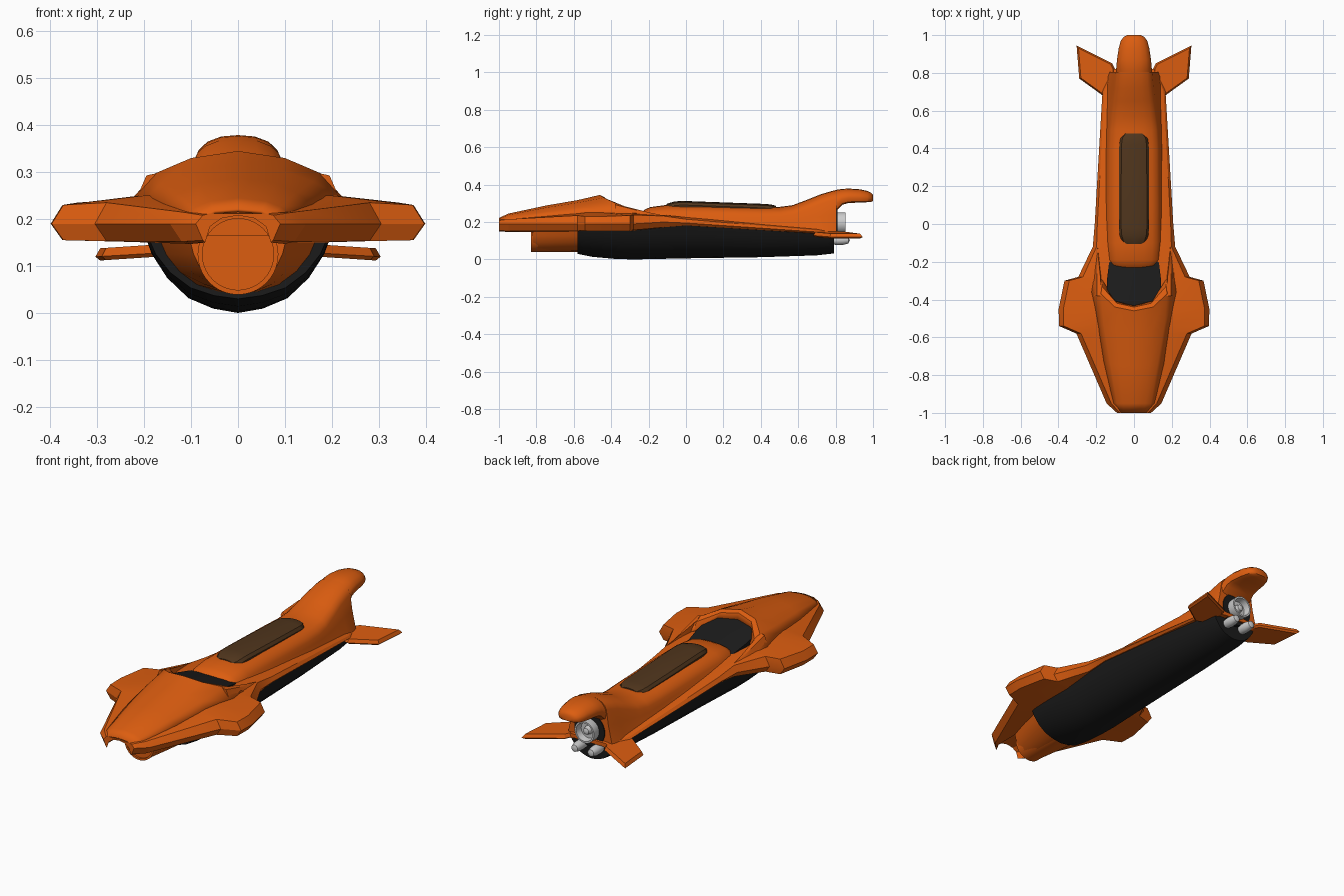
import bpy, bmesh, math


def material(name, rgb):
    m = bpy.data.materials.new(name)
    m.diffuse_color = (*rgb, 1)
    return m


ORANGE = material("orange paint", (0.72, 0.11, 0.005))
BLACK = material("black hull", (0.011, 0.011, 0.011))
BROWN = material("brown glass", (0.08, 0.036, 0.012))


def finish(name, bm, mat, angle=35):
    bmesh.ops.remove_doubles(bm, verts=bm.verts, dist=0.0002)
    bmesh.ops.recalc_face_normals(bm, faces=bm.faces)
    me = bpy.data.meshes.new(name)
    bm.to_mesh(me)
    bm.free()
    ob = bpy.data.objects.new(name, me)
    bpy.context.collection.objects.link(ob)
    if mat:
        me.materials.append(mat)
    bpy.ops.object.select_all(action='DESELECT')
    ob.select_set(True)
    bpy.context.view_layer.objects.active = ob
    bpy.ops.object.shade_smooth_by_angle(angle=math.radians(angle))
    return ob


def loft(name, rows, mat, closed=True, angle=35):
    """Skin half sections (x, y, z), running from centre line outwards, mirrored in x."""
    bm = bmesh.new()
    rings = []
    for half in rows:
        if closed:
            pts = half + [(-x, y, z) for x, y, z in half[-2:0:-1]]
        else:
            pts = [(-x, y, z) for x, y, z in half[:0:-1]] + half
        rings.append([bm.verts.new(p) for p in pts])
    n = len(rings[0])
    for a, b in zip(rings, rings[1:]):
        for i in range(n if closed else n - 1):
            j = (i + 1) % n
            bm.faces.new((a[i], a[j], b[j], b[i]))
    if closed:
        bm.faces.new(rings[0])
        bm.faces.new(rings[-1])
    return finish(name, bm, mat, angle)


def lathe(name, profile, x, z, mat, steps=32):
    """Turn (radius, y) points around an axis along y."""
    bm = bmesh.new()
    vs = [bm.verts.new((x + r, y, z)) for r, y in profile]
    es = [bm.edges.new(p) for p in zip(vs, vs[1:])]
    bmesh.ops.spin(bm, geom=vs + es, cent=(x, 0, z), axis=(0, 1, 0),
                   angle=2 * math.pi, steps=steps)
    return finish(name, bm, mat)


# Wing deck: bevelled plate along the whole craft, arched over the nose tube
def deck_row(y, w, inset, xr, zr, zt, zm, zb, arch):
    xi = min(0.1, w - inset - 0.005)
    return [(0, y, zr), (xr, y, zr), (w - inset, y, zt), (w, y, zm), (w - inset, y, zb),
            (xi, y, zb - 0.005), (xi * 0.85, y, zb + (arch - zb) * 0.55),
            (xi * 0.5, y, zb + (arch - zb) * 0.88), (0, y, arch)]


deck = [(-1.0, .09, .015, .06, .212, .208, .19, .155, .208),
        (-.95, .145, .025, .10, .215, .215, .19, .152, .21),
        (-.58, .305, .025, .19, .245, .235, .19, .153, .215),
        (-.54, .397, .025, .20, .25, .23, .19, .155, .16),
        (-.45, .399, .025, .21, .25, .23, .19, .155, .155),
        (-.30, .368, .025, .21, .245, .235, .19, .155, .155),
        (-.28, .295, .025, .20, .245, .238, .19, .157, .157),
        (-.12, .218, .02, .17, .238, .232, .20, .172, .172),
        (0.0, .208, .014, .15, .225, .215, .195, .182, .182),
        (.70, .167, .010, .13, .165, .155, .147, .139, .139),
        (.82, .125, .010, .10, .15, .146, .138, .13, .13)]
loft("wing_deck", [deck_row(*r) for r in deck], ORANGE, angle=20)

# Front hood, with a swept rear lip that trails into two side arms
hood = [[(0, -1, .222), (.05, -1, .218), (.07, -1, .208), (.085, -1, .192)],
        [(0, -.95, .245), (.06, -.95, .238), (.09, -.95, .226), (.115, -.95, .21)],
        [(0, -.75, .288), (.08, -.75, .277), (.125, -.74, .256), (.16, -.74, .23)],
        [(0, -.58, .317), (.09, -.57, .305), (.16, -.54, .28), (.195, -.53, .245)],
        [(0, -.46, .345), (.10, -.44, .33), (.175, -.37, .298), (.225, -.36, .245)],
        [(0, -.44, .335), (.09, -.42, .32), (.17, -.33, .285), (.22, -.30, .24)],
        [(0, -.43, .295), (.10, -.405, .29), (.165, -.30, .25), (.215, -.25, .238)]]
ob = loft("front_hood", hood, ORANGE, closed=False, angle=30)
s = ob.modifiers.new("thickness", 'SOLIDIFY')
s.thickness = 0.008

# Low arms beside the cockpit opening
for side, label in ((1, "right"), (-1, "left")):
    bm = bmesh.new()
    rings = []
    for y, xa, xb, z in ((-.38, .165, .225, .298), (-.28, .172, .22, .272),
                         (-.2, .18, .21, .252), (-.12, .187, .197, .235)):
        pts = [(xa, .225), (xa + .006, z), (xa * .5 + xb * .5, z - .005), (xb, .225)]
        rings.append([bm.verts.new((side * x, y, zz)) for x, zz in pts])
    for a, b in zip(rings, rings[1:]):
        for i in range(4):
            bm.faces.new((a[i], a[(i + 1) % 4], b[(i + 1) % 4], b[i]))
    bm.faces.new(rings[0])
    bm.faces.new(rings[-1])
    finish("cockpit_arm_" + label, bm, ORANGE)

# Black windscreen panel between hood and fuselage
panel = [[(0, y, z), (w * .6, y + .01, z - .004), (w, y + .035, z - .018), (w, y + .035, .235), (0, y, .235)]
         for y, w, z in ((-.44, .145, .305), (-.33, .143, .281), (-.22, .13, .255))]
loft("windscreen", panel, BLACK)


# Main fuselage rising to the tail
def body_row(y, zt, s, wb, zb):
    d = min(.05, .7 * (zt - zb))
    return [(0, y, zt), (.4 * s, y, zt - .06 * d), (.72 * s, y, zt - .3 * d), (.9 * s, y, zt - .6 * d),
            (s, y, zt - d), (s + .35 * (wb - s), y, zt - d - .45 * (zt - d - zb)), (wb, y, zb), (0, y, zb)]


body = [(-.235, .252, .09, .11, .225), (-.22, .267, .115, .13, .225), (-.19, .28, .13, .145, .222),
        (-.10, .292, .136, .152, .215), (.10, .29, .137, .153, .205), (.40, .282, .135, .15, .18),
        (.50, .281, .13, .148, .17), (.57, .29, .122, .146, .165), (.65, .32, .112, .144, .155),
        (.72, .348, .103, .142, .15), (.78, .366, .098, .138, .145), (.805, .371, .096, .13, .142)]
loft("fuselage", [body_row(*r) for r in body], ORANGE, angle=40)


# Tail overhang above the engine
def tail_row(y, zt, w, zb):
    h = zt - zb
    return [(0, y, zt), (.4 * w, y, zt - .04 * h), (.72 * w, y, zt - .18 * h), (.92 * w, y, zt - .4 * h),
            (w, y, zt - .65 * h), (.92 * w, y, zb + .08 * h), (.7 * w, y, zb), (0, y, zb)]


tail = [(.77, .363, .098, .25), (.81, .373, .096, .265), (.835, .377, .093, .292), (.87, .379, .09, .302),
        (.93, .375, .081, .304), (.97, .366, .07, .306), (.99, .357, .055, .308), (1.0, .345, .035, .313)]
loft("tail_overhang", [tail_row(*r) for r in tail], ORANGE, angle=40)

# Brown canopy on the spine
canopy = [[(0, y, z), (.5 * w, y, z - .002), (.85 * w, y, z - .008), (w, y, z - .022), (w, y, .255), (0, y, .255)]
          for y, w, z in ((-.105, .05, .296), (-.09, .066, .302), (-.06, .076, .31), (-.02, .08, .313),
                          (.20, .08, .305), (.42, .078, .297), (.455, .072, .294), (.48, .052, .287))]
loft("canopy", canopy, BROWN)

# Black lower hull and orange nose block share a keel-shaped section
KEEL = [(0, 1), (1, 1), (.9, .68), (.74, .4), (.52, .17), (.26, .05), (0, 0)]


def keel(name, stations, mat):
    loft(name, [[(w * a, y, zb + (zt - zb) * b) for a, b in KEEL] for y, w, zt, zb in stations], mat)


keel("lower_hull", [(-.58, .195, .17, .03), (-.5, .203, .18, .014), (-.38, .205, .185, .003),
                    (-.28, .203, .185, .0), (0, .192, .188, .006), (.4, .17, .165, .012),
                    (.7, .145, .145, .022), (.79, .13, .137, .032)], BLACK)
keel("nose_block", [(-.82, .105, .165, .04), (-.70, .14, .165, .04), (-.56, .175, .165, .04)], ORANGE)

# Round nose tube with a recessed face
lathe("nose_tube", [(0, -.815), (.076, -.815), (.076, -.83), (.086, -.83), (.086, -.57), (0, -.57)],
      0, .125, ORANGE, 40)

# Tail fins with bevelled edges
for side, label in ((1, "right"), (-1, "left")):
    outline = [(.10, .70), (.165, .68), (.29, .77), (.304, .945), (.115, .85), (.10, .82)]
    cx, cy = .20, .80
    bm = bmesh.new()
    layers = []
    for k, dz in ((.9, .012), (1, -.006), (.9, -.014)):
        layers.append([bm.verts.new((side * (cx + (x - cx) * k), cy + (y - cy) * k,
                                     .138 - .06 * (x - .1) + dz)) for x, y in outline])
    for a, b in zip(layers, layers[1:]):
        for i in range(6):
            bm.faces.new((a[i], a[(i + 1) % 6], b[(i + 1) % 6], b[i]))
    bm.faces.new(layers[0])
    bm.faces.new(layers[-1])
    finish("tail_fin_" + label, bm, ORANGE, 15)

# Engine: dark back plate, main nozzle with cone, two small thrusters
lathe("engine_back_plate", [(0, .78), (.088, .78), (.088, .81), (0, .81)], 0, .195, BLACK)
lathe("main_nozzle", [(0, .79), (.05, .79), (.057, .81), (.057, .853), (.048, .853), (.043, .818),
                      (.022, .818), (.016, .84), (0, .848)], 0, .195, None)
for x, label in ((.048, "right"), (-.048, "left")):
    lathe("small_thruster_" + label, [(0, .77), (.022, .775), (.026, .81), (.025, .84), (.018, .868), (0, .876)],
          x, .103, None, 20)
